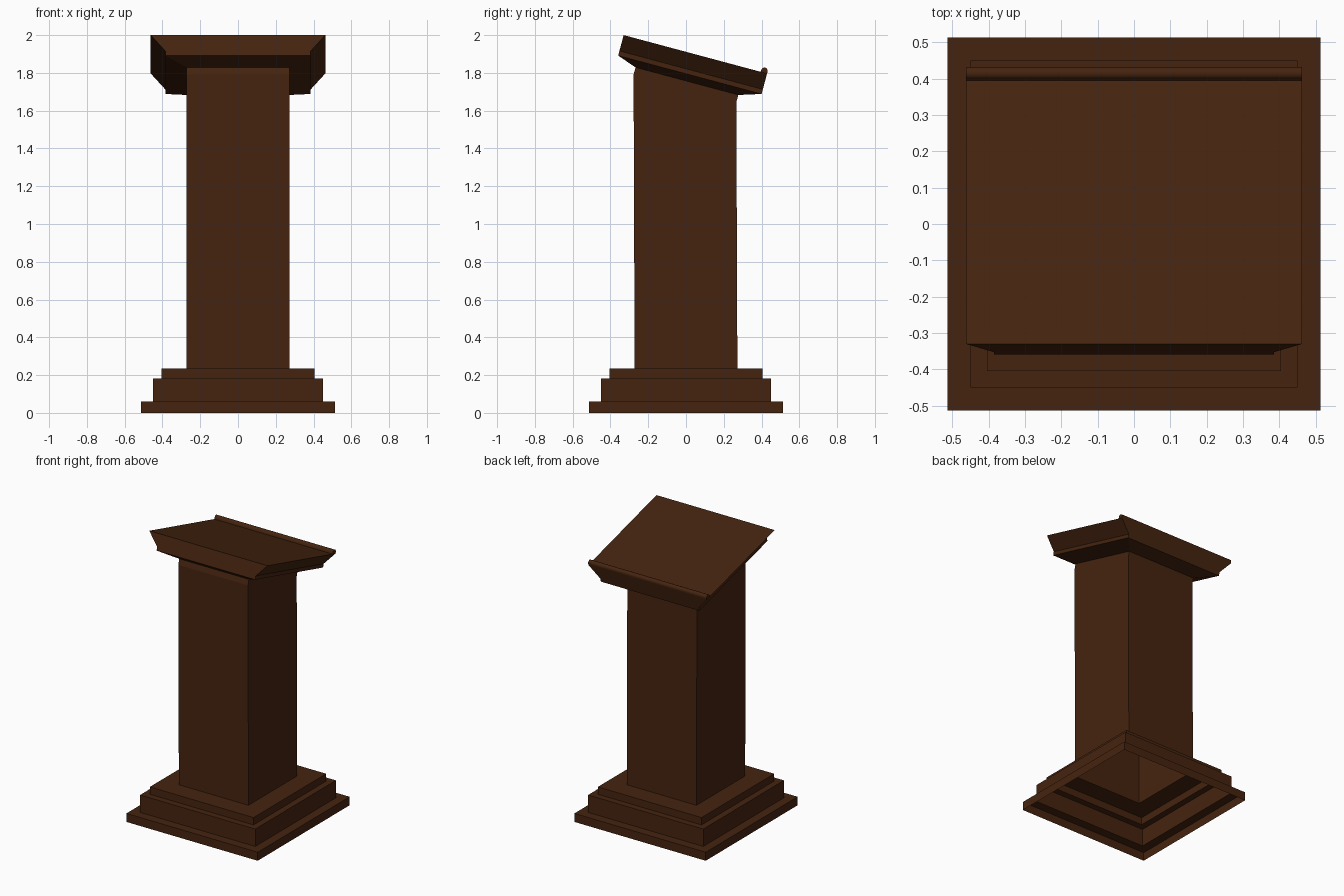
import bpy, bmesh, math
from mathutils import Vector

cube = bpy.data.objects.get("Cube")
if cube:
    bpy.data.objects.remove(cube, do_unlink=True)

wood = bpy.data.materials.new("dark_brown_wood")
wood.use_nodes = True
color = (0.060, 0.0175, 0.0048, 1)
wood.diffuse_color = color
wood.node_tree.nodes["Principled BSDF"].inputs["Base Color"].default_value = color

TILT = math.radians(15)
FRONT_Y, TOP_Z = -0.33, 2.0      # upper front edge of the desk
COLUMN = 0.272                   # half width of the column


def on_desk(x, u, n):
    """Point u down the desk slope and n above its surface."""
    return Vector((x, FRONT_Y + u * math.cos(TILT) + n * math.sin(TILT),
                   TOP_Z - u * math.sin(TILT) + n * math.cos(TILT)))


def square(half, z):
    return [Vector((x * half, y * half, z)) for x, y in ((-1, -1), (1, -1), (1, 1), (-1, 1))]


def desk_rect(half, u0, u1, n):
    return [on_desk(x, u, n) for x, u in ((-half, u0), (half, u0), (half, u1), (-half, u1))]


def skin(name, loops, cap_start=False, cap_end=False):
    """Bridge a stack of matching loops into one surface."""
    bm = bmesh.new()
    rings = [[bm.verts.new(p) for p in loop] for loop in loops]
    for a, b in zip(rings, rings[1:]):
        for i in range(len(a)):
            j = (i + 1) % len(a)
            bm.faces.new((a[i], a[j], b[j], b[i]))
    if cap_start:
        bm.faces.new(rings[0][::-1])
    if cap_end:
        bm.faces.new(rings[-1])
    mesh = bpy.data.meshes.new(name)
    if cap_start and cap_end:
        bmesh.ops.recalc_face_normals(bm, faces=bm.faces)
    bm.to_mesh(mesh)
    bm.free()
    mesh.materials.append(wood)
    obj = bpy.data.objects.new(name, mesh)
    bpy.context.collection.objects.link(obj)
    return obj


# Stepped base, an open shell underneath
steps = [(0.513, 0), (0.513, 0.06), (0.45, 0.06), (0.45, 0.183),
         (0.405, 0.183), (0.405, 0.235), (COLUMN, 0.235)]
skin("stepped_base", [square(h, z) for h, z in steps])

# Hollow column, cut to the slope, with a short neck square to the desk
u0 = 0.105
u1 = u0 + 2 * COLUMN / math.cos(TILT)
skin("column", [square(COLUMN, 0.235),
                desk_rect(COLUMN, u0, u1, -0.189),
                desk_rect(COLUMN, u0, u1, -0.149)])

# Sloping desk: sloped underside, narrow rim, flared sides, flat top
LENGTH = 0.786
skin("reading_desk", [desk_rect(COLUMN, u0, u1, -0.149),
                      desk_rect(0.385, 0, LENGTH, -0.112),
                      desk_rect(0.385, 0, LENGTH, -0.087),
                      desk_rect(0.462, 0, LENGTH, 0)], cap_end=True)

# Rounded book stop along the low edge
radius = 0.0175
arc = [(LENGTH - radius + radius * math.cos(a), 0.01 + radius * math.sin(a))
       for a in (math.pi * i / 8 for i in range(9))]
profile = [(LENGTH, 0)] + arc + [(LENGTH - 2 * radius, 0)]
stop = skin("book_stop", [[on_desk(x, u, n) for u, n in profile] for x in (-0.462, 0.462)],
            cap_start=True, cap_end=True)
bpy.context.view_layer.objects.active = stop
stop.select_set(True)
bpy.ops.object.shade_smooth_by_angle(angle=math.radians(35))
